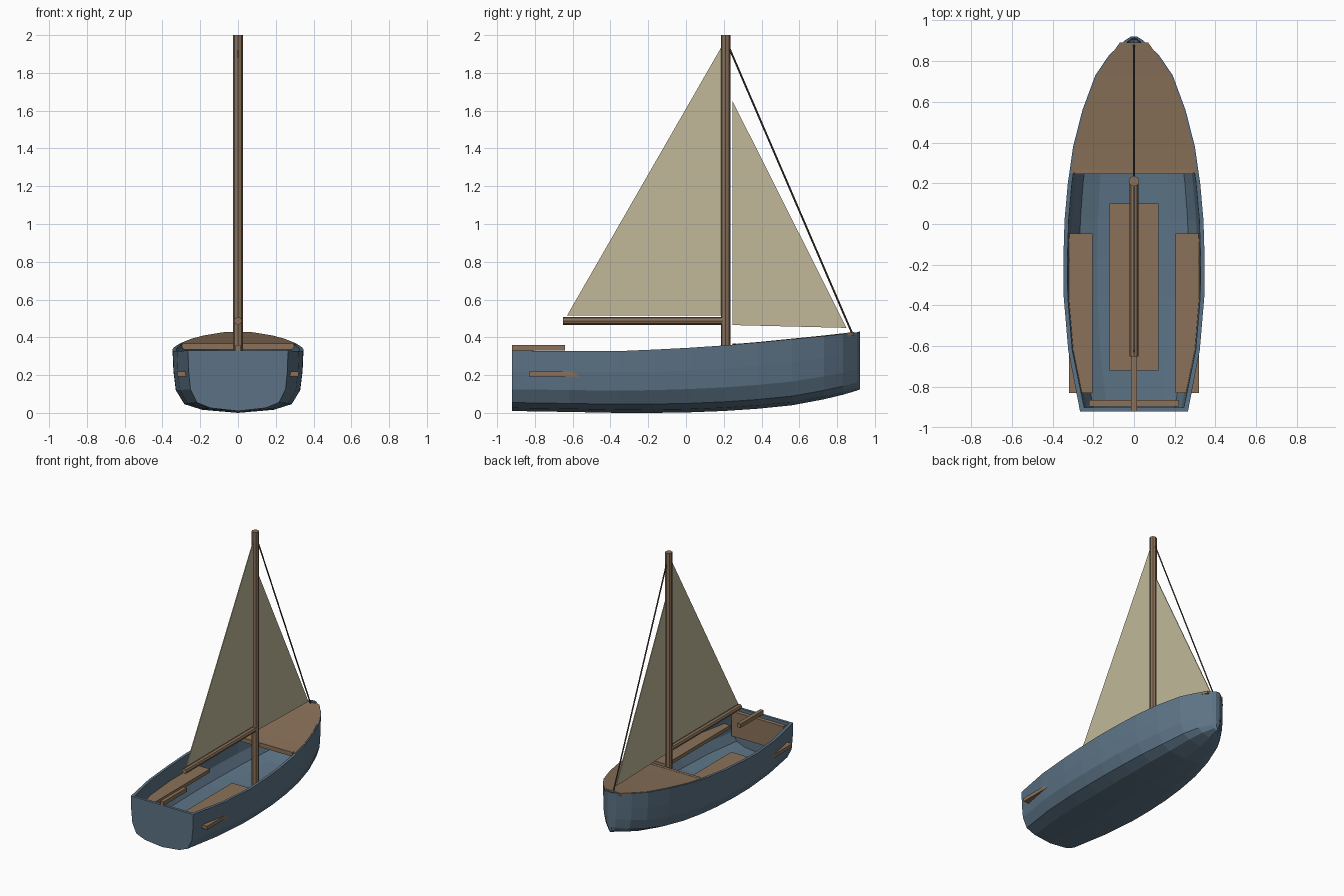
import bpy, bmesh, math
from mathutils import Vector

if "Cube" in bpy.data.objects:
    bpy.data.objects.remove(bpy.data.objects["Cube"])


def material(name, rgb):
    m = bpy.data.materials.new(name)
    m.diffuse_color = (*rgb, 1)
    m.use_nodes = True
    m.node_tree.nodes["Principled BSDF"].inputs["Base Color"].default_value = m.diffuse_color
    return m


BLUE = material("blue_paint", (0.107, 0.171, 0.235))
WOOD = material("brown_wood", (0.254, 0.165, 0.100))
CLOTH = material("cream_cloth", (0.533, 0.485, 0.319))
ROPE = material("dark_rope", (0.07, 0.05, 0.035))


def finish(name, bm, mat):
    bmesh.ops.recalc_face_normals(bm, faces=bm.faces)
    me = bpy.data.meshes.new(name)
    bm.to_mesh(me)
    bm.free()
    me.materials.append(mat)
    ob = bpy.data.objects.new(name, me)
    bpy.context.collection.objects.link(ob)
    return ob


def box(name, lo, hi, mat):
    bm = bmesh.new()
    bmesh.ops.create_cube(bm, size=1)
    for v in bm.verts:
        v.co = [(a + b) / 2 + c * (b - a) for a, b, c in zip(lo, hi, v.co)]
    return finish(name, bm, mat)


def rod(name, a, b, radius, sides, mat):
    a, b = Vector(a), Vector(b)
    bm = bmesh.new()
    bmesh.ops.create_cone(bm, cap_ends=True, segments=sides, radius1=radius,
                          radius2=radius, depth=(b - a).length)
    turn = Vector((0, 0, 1)).rotation_difference(b - a)
    for v in bm.verts:
        v.co = turn @ v.co + (a + b) / 2
    return finish(name, bm, mat)


def sail(name, pts, half=0.003):
    bm = bmesh.new()
    left = [bm.verts.new((-half, y, z)) for y, z in pts]
    right = [bm.verts.new((half, y, z)) for y, z in pts]
    bm.faces.new(left)
    bm.faces.new(right)
    for i in range(len(pts)):
        j = (i + 1) % len(pts)
        bm.faces.new((left[i], left[j], right[j], right[i]))
    return finish(name, bm, CLOTH)


# Hull stations: y, half width, keel height, sheer height
STATIONS = [(-0.92, 0.265, 0.010, 0.330), (-0.62, 0.323, 0.005, 0.327),
            (-0.36, 0.345, 0.000, 0.327), (-0.17, 0.347, 0.000, 0.335),
            (0.02, 0.341, 0.003, 0.345), (0.20, 0.325, 0.010, 0.357),
            (0.38, 0.299, 0.022, 0.372), (0.56, 0.253, 0.040, 0.390),
            (0.73, 0.190, 0.072, 0.407), (0.83, 0.122, 0.096, 0.418),
            (0.905, 0.040, 0.118, 0.427), (0.92, 0.016, 0.125, 0.430)]
# Half cross-section as fractions of width and height, sheer to keel
SECTION = [(1, 1), (0.985, 0.65), (0.95, 0.36), (0.82, 0.14), (0.55, 0.05), (0, 0)]


def lerp_station(y):
    for a, b in zip(STATIONS, STATIONS[1:]):
        if a[0] <= y <= b[0]:
            t = (y - a[0]) / (b[0] - a[0])
            return [p + (q - p) * t for p, q in zip(a, b)]


# Hull: outer and inner shells joined along the rim
bm = bmesh.new()


def shell(t):
    rows = []
    for y, w, keel, top in STATIONS:
        y = min(max(y, -0.92 + t), 0.92 - t * 0.3)
        w = max(w - t, 0.004)
        keel += t
        half = [(w * fx, keel + (top - keel) * fz) for fx, fz in SECTION]
        ring = half + [(-x, z) for x, z in reversed(half[:-1])]
        rows.append([bm.verts.new((x, y, z)) for x, z in ring])
    for a, b in zip(rows, rows[1:]):
        for i in range(len(a) - 1):
            bm.faces.new((a[i], a[i + 1], b[i + 1], b[i]))
    bm.faces.new(rows[0])
    bm.faces.new(rows[-1])
    return [r[0] for r in rows] + [r[-1] for r in reversed(rows)]


outer, inner = shell(0), shell(0.02)
for i in range(len(outer)):
    j = (i + 1) % len(outer)
    bm.faces.new((outer[i], outer[j], inner[j], inner[i]))
finish("hull", bm, BLUE)

# Foredeck following the sheer
bm = bmesh.new()
rows = []
for y in (0.25, 0.38, 0.56, 0.73, 0.80, 0.89):
    _, w, _, top = lerp_station(y)
    w = 0.07 if y > 0.88 else w - 0.008
    z = top + 0.003
    rows.append([bm.verts.new(p) for p in
                 ((-w, y, z), (w, y, z), (w, y, z - 0.02), (-w, y, z - 0.02))])
for a, b in zip(rows, rows[1:]):
    for i in range(4):
        j = (i + 1) % 4
        bm.faces.new((a[i], a[j], b[j], b[i]))
bm.faces.new(rows[0])
bm.faces.new(rows[-1])
finish("foredeck", bm, WOOD)

# Interior woodwork
box("deck_beam", (-0.29, 0.245, 0.335), (0.29, 0.268, 0.367), WOOD)
box("floor_board", (-0.12, -0.72, 0.055), (0.12, 0.10, 0.08), WOOD)
box("stern_panel", (-0.22, -0.895, 0.12), (0.22, -0.865, 0.31), WOOD)
for side, name in ((-1, "left_seat"), (1, "right_seat")):
    xs = sorted((side * 0.205, side * 0.32))
    box(name, (xs[0], -0.83, 0.193), (xs[1], -0.047, 0.22), WOOD)
box("tiller", (-0.014, -0.92, 0.33), (0.014, -0.64, 0.36), WOOD)

# Rig
rod("mast", (0, 0.21, 0.03), (0, 0.21, 2.0), 0.026, 8, WOOD)
rod("boom", (0, -0.65, 0.487), (0, 0.21, 0.487), 0.021, 8, WOOD)
rod("forestay", (0, 0.23, 1.93), (0, 0.88, 0.42), 0.005, 6, ROPE)
sail("mainsail", [(0.195, 1.95), (0.195, 0.515), (-0.63, 0.515)])
sail("jib", [(0.247, 1.65), (0.247, 0.465), (0.85, 0.45)])
